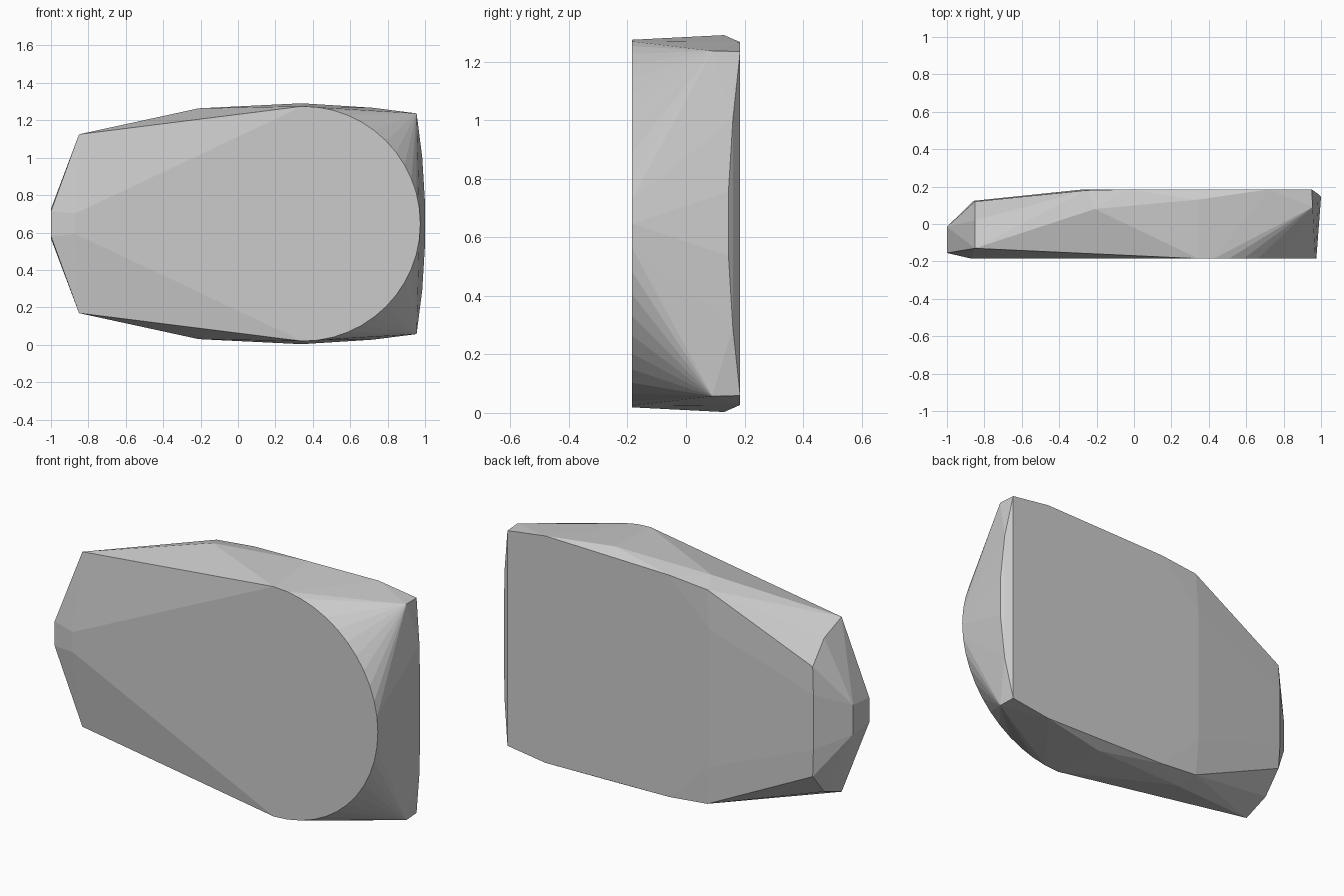
import bpy, bmesh, math

cube = bpy.data.objects.get("Cube")
if cube:
    bpy.data.objects.remove(cube)

MID = 0.647      # height of the mirror plane
FRONT, BACK = -0.185, 0.185

grey = bpy.data.materials.new("plain_grey")
grey.use_nodes = True
colour = (0.6, 0.6, 0.6, 1)
grey.diffuse_color = colour
grey.node_tree.nodes["Principled BSDF"].inputs["Base Color"].default_value = colour

# Upper half corners as (x, y, height above the mirror plane)
narrow_end = [(-1, -0.155, 0.067), (-1, -0.015, 0.08), (-0.87, FRONT, 0.055),
              (-0.85, -0.13, 0.478), (-0.85, 0.02, 0.42), (-0.85, 0.12, 0.3),
              (-0.857, 0.124, 0.15)]
back_rim = [(-0.27, BACK, 0.375), (-0.255, 0.18, 0.585), (-0.03, BACK, 0.606),
            (0.72, BACK, 0.62), (0.95, BACK, 0.588)]
top_ridge = [(-0.21, 0.08, 0.617), (0.34, 0.13, 0.644)]
wide_end = [(0.955, 0.09, 0.59), (0.985, 0.16, 0.355), (0.945, 0.04, 0.38),
            (1, 0.145, 0.11)]

# Rounded edge of the flat front
steps = 12
front_arc = [(0.345 + 0.63 * math.sin(a), FRONT, 0.628 * math.cos(a))
             for a in (math.pi / 2 * i / steps for i in range(steps + 1))]

# Mirrored convex shell
bm = bmesh.new()
for x, y, h in narrow_end + back_rim + top_ridge + wide_end + front_arc:
    for side in (1, -1):
        bm.verts.new((x, y, MID + side * h))
bmesh.ops.remove_doubles(bm, verts=bm.verts[:], dist=0.0005)
bmesh.ops.convex_hull(bm, input=bm.verts[:])
loose = [v for v in bm.verts if not v.link_faces]
bmesh.ops.delete(bm, geom=loose, context='VERTS')
bmesh.ops.dissolve_limit(bm, angle_limit=math.radians(0.5),
                         verts=bm.verts[:], edges=bm.edges[:])
bmesh.ops.recalc_face_normals(bm, faces=bm.faces[:])

mesh = bpy.data.meshes.new("faceted_shell")
bm.to_mesh(mesh)
bm.free()
mesh.materials.append(grey)
shell = bpy.data.objects.new("faceted_shell", mesh)
bpy.context.scene.collection.objects.link(shell)
